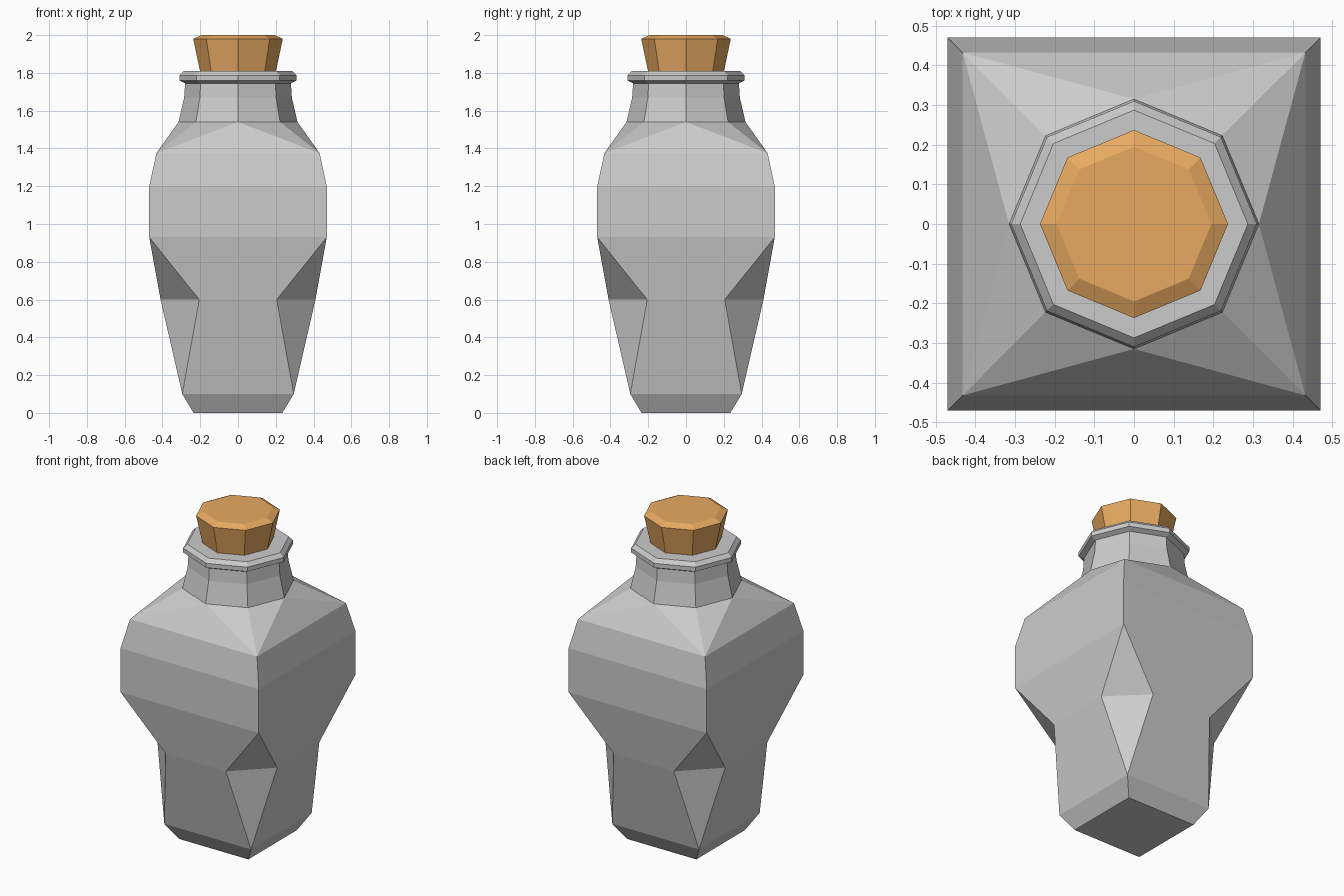
import bpy, bmesh
from math import sin, cos, pi

if "Cube" in bpy.data.objects:
    bpy.data.objects.remove(bpy.data.objects["Cube"])


class Builder:
    """Adds faces by coordinates, sharing vertices and dropping repeats."""
    def __init__(self):
        self.bm, self.cache = bmesh.new(), {}

    def face(self, *pts):
        vs = []
        for p in pts:
            k = tuple(round(c, 5) for c in p)
            if k not in self.cache:
                self.cache[k] = self.bm.verts.new(k)
            if self.cache[k] not in vs:
                vs.append(self.cache[k])
        if len(vs) > 2:
            self.bm.faces.new(vs)

    def loft(self, rings):
        for a, b in zip(rings, rings[1:]):
            n = len(a)
            for i in range(n):
                j = (i + 1) % n
                self.face(a[i], a[j], b[j], b[i])

    def finish(self, name, color=None):
        bmesh.ops.recalc_face_normals(self.bm, faces=self.bm.faces[:])
        me = bpy.data.meshes.new(name)
        self.bm.to_mesh(me)
        self.bm.free()
        bpy.context.collection.objects.link(bpy.data.objects.new(name, me))
        if color:
            mat = bpy.data.materials.new(name)
            mat.diffuse_color = color
            mat.use_nodes = True
            mat.node_tree.nodes["Principled BSDF"].inputs["Base Color"].default_value = mat.diffuse_color
            me.materials.append(mat)


def square(h, z, c=None):
    """Square ring, two points per corner; c < h cuts the corners."""
    c = h if c is None else c
    pts = []
    for sx, sy in ((1, 1), (-1, 1), (-1, -1), (1, -1)):
        pair = [(sx * h, sy * c, z), (sx * c, sy * h, z)]
        pts += pair if sx * sy > 0 else pair[::-1]
    return pts


def octagon(r, z):
    return [(r * cos(i * pi / 4), r * sin(i * pi / 4), z) for i in range(8)]


# Bottle: square body with pinched lower corners
b = Builder()
body = [square(0.235, 0), square(0.295, 0.1), square(0.41, 0.6, 0.205),
        square(0.47, 0.93), square(0.47, 1.2), square(0.432, 1.375)]
b.face(*body[0])
b.loft(body)

# Octagonal neck and rim
neck = [octagon(r, z) for r, z in (
    (0.315, 1.54), (0.285, 1.67), (0.28, 1.745), (0.31, 1.76),
    (0.31, 1.787), (0.287, 1.81))]
b.loft(neck)
b.face(*neck[-1])

# Shoulder joining the square to the octagon
o, corners = neck[0], body[-1][::2]
for k in range(4):
    c, mid = corners[k], o[(2 * k + 2) % 8]
    b.face(c, corners[(k + 1) % 4], mid)
    b.face(c, o[2 * k + 1], o[2 * k])
    b.face(c, mid, o[2 * k + 1])
b.finish("bottle")

# Cork stopper
c = Builder()
cork = [octagon(r, z) for r, z in ((0.2, 1.805), (0.237, 1.98), (0.195, 2.0))]
c.face(*cork[0])
c.loft(cork)
c.face(*cork[-1])
c.finish("cork", (0.8, 0.4, 0.12, 1))
